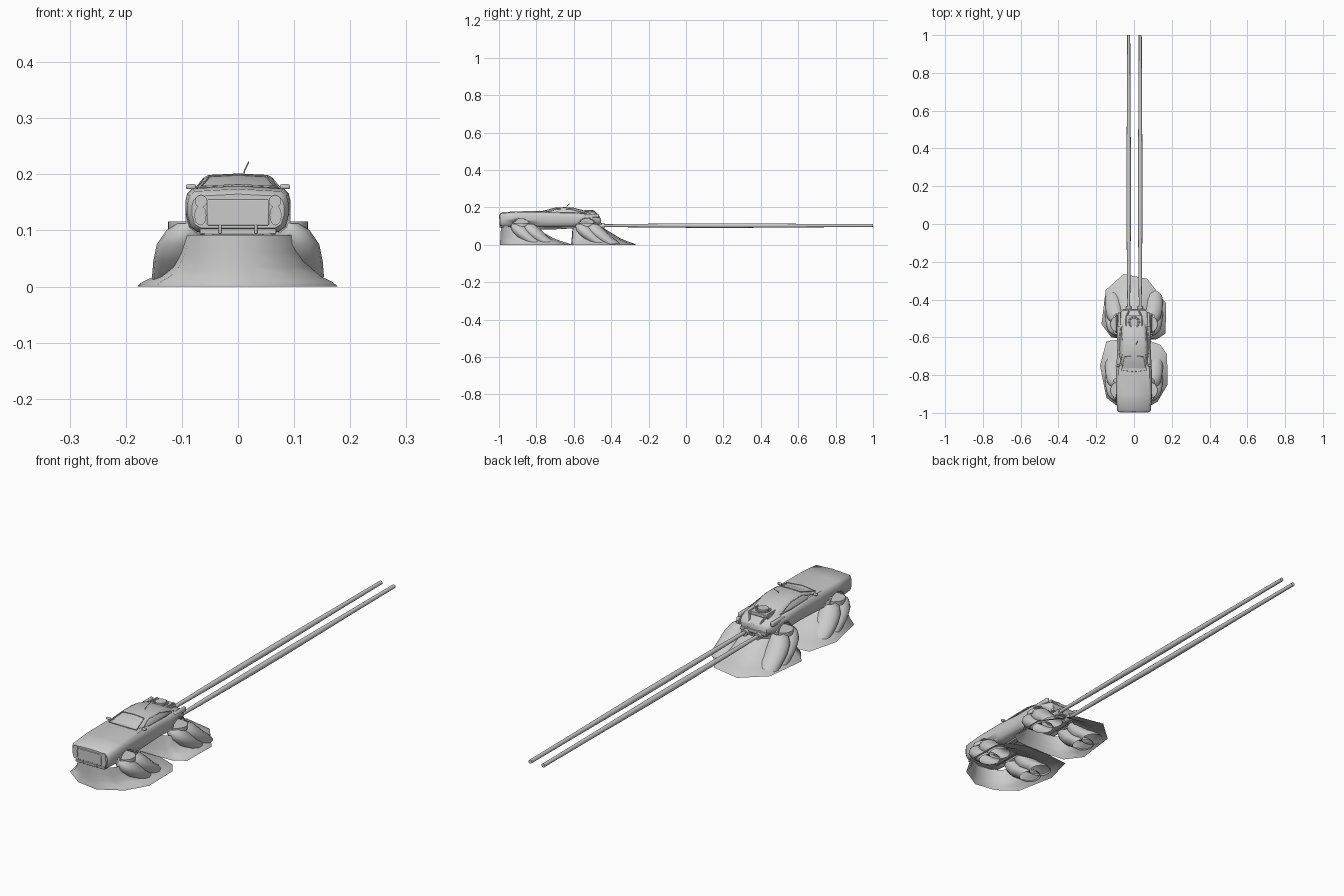
import bpy, bmesh, math
from mathutils import Vector

if "Cube" in bpy.data.objects:
    bpy.data.objects.remove(bpy.data.objects["Cube"])

grey = bpy.data.materials.new("plain_grey")
grey.diffuse_color = (0.6, 0.6, 0.6, 1)
grey.use_nodes = True
grey.node_tree.nodes["Principled BSDF"].inputs["Base Color"].default_value = grey.diffuse_color


def finish(ob, angle=40):
    ob.data.materials.clear()
    ob.data.materials.append(grey)
    bpy.ops.object.select_all(action='DESELECT')
    ob.select_set(True)
    bpy.context.view_layer.objects.active = ob
    bpy.ops.object.shade_smooth_by_angle(angle=math.radians(angle))
    return ob


def loft(name, rings, caps=True, angle=40):
    """Skin a list of closed rings of points."""
    bm = bmesh.new()
    vs = [[bm.verts.new(p) for p in r] for r in rings]
    n = len(vs[0])
    for a, b in zip(vs, vs[1:]):
        for i in range(n):
            j = (i + 1) % n
            bm.faces.new((a[i], a[j], b[j], b[i]))
    if caps:
        bm.faces.new(vs[0])
        bm.faces.new(vs[-1])
    bmesh.ops.recalc_face_normals(bm, faces=bm.faces)
    me = bpy.data.meshes.new(name)
    bm.to_mesh(me)
    bm.free()
    ob = bpy.data.objects.new(name, me)
    bpy.context.collection.objects.link(ob)
    return finish(ob, angle)


def hull(name, half, stations):
    """Loft a mirrored half section along y; stations are (y, half width, bottom, top)."""
    prof = half + [(-x, z) for x, z in half[-2:0:-1]]
    return loft(name, [[(x * w, y, b + z * (t - b)) for x, z in prof] for y, w, b, t in stations])


def tube(name, pts, r, cyclic=False):
    cu = bpy.data.curves.new(name, 'CURVE')
    cu.dimensions = '3D'
    cu.bevel_depth, cu.bevel_resolution, cu.use_fill_caps = r, 2, True
    sp = cu.splines.new('POLY')
    sp.points.add(len(pts) - 1)
    for p, c in zip(sp.points, pts):
        p.co = (*c, 1)
    sp.use_cyclic_u = cyclic
    ob = bpy.data.objects.new(name, cu)
    bpy.context.collection.objects.link(ob)
    bpy.ops.object.select_all(action='DESELECT')
    ob.select_set(True)
    bpy.context.view_layer.objects.active = ob
    bpy.ops.object.convert(target='MESH')
    return finish(bpy.context.object)


def box(name, c, s, bevel=0.002):
    bpy.ops.mesh.primitive_cube_add(size=1, location=c)
    ob = bpy.context.object
    ob.name = name
    ob.scale = s
    bpy.ops.object.transform_apply(location=False, rotation=False, scale=True)
    m = ob.modifiers.new("bevel", 'BEVEL')
    m.width, m.segments = bevel, 2
    return finish(ob)


def cyl(name, c, r, d, axis='Z', n=24):
    rot = {'X': (0, math.pi / 2, 0), 'Y': (math.pi / 2, 0, 0), 'Z': (0, 0, 0)}[axis]
    bpy.ops.mesh.primitive_cylinder_add(vertices=n, radius=r, depth=d, location=c, rotation=rot)
    ob = bpy.context.object
    ob.name = name
    return finish(ob)


# car body with rounded shoulders
body = hull("car_body",
            [(0, 0), (.8, 0), (.94, .12), (1, .4), (1, .68), (.96, .86), (.86, .97), (0, 1.03)],
            [(-.995, .082, .104, .163), (-.985, .09, .098, .172), (-.9, .094, .095, .177),
             (-.77, .094, .095, .178), (-.65, .088, .097, .173), (-.57, .091, .097, .171),
             (-.5, .085, .1, .163), (-.465, .07, .108, .15), (-.455, .06, .115, .14)])

# greenhouse
hull("cabin", [(0, 0), (1, 0), (.98, .45), (.8, .88), (.68, .98), (0, 1.03)],
     [(-.775, .07, .15, .175), (-.74, .076, .15, .187), (-.7, .077, .15, .197),
      (-.65, .077, .15, .2), (-.6, .075, .15, .197), (-.55, .068, .15, .184), (-.49, .055, .15, .16)])

# window trim and windscreen frame
tube("windscreen_frame", [(-.066, -.775, .178), (-.05, -.702, .197), (0, -.7, .199), (.05, -.702, .197),
                          (.066, -.775, .178), (0, -.782, .181)], .0016, True)
for s in (-1, 1):
    tube("side_window_frame", [(s * .076, -.75, .174), (s * .062, -.69, .191), (s * .062, -.62, .191),
                               (s * .07, -.53, .168), (s * .078, -.6, .172)], .0016, True)
    # wing mirrors
    box("mirror", (s * .084, -.75, .178), (.018, .012, .009), .003)
    tube("mirror_arm", [(s * .07, -.75, .172), (s * .084, -.75, .178)], .002)

# wheel arches, folded wheels and raised arch lips
for y in (-.88, -.53):
    for s in (-1, 1):
        cut = cyl("arch_cutter", (s * .09, y, .095), .046, .06, 'X')
        cut.hide_render = True
        cut.hide_viewport = True
        m = body.modifiers.new("arch", 'BOOLEAN')
        m.operation, m.object, m.solver = 'DIFFERENCE', cut, 'EXACT'
        arc = [math.pi * i / 12 for i in range(13)]
        tube("arch_lip", [(s * .091, y + .047 * math.cos(a), .097 + .047 * math.sin(a)) for a in arc], .003)
        cyl("folded_wheel", (s * .082, y, .107), .043, .018)
        cyl("wheel_hub", (s * .082, y, .097), .022, .008)
        tube("wheel_strut", [(s * .03, y, .115), (s * .082, y, .105)], .006)
    cyl("axle", (0, y, .108), .006, .1, 'X', 12)
    box("axle_housing", (0, y, .1), (.05, .03, .018))

# front end: grille, lamps, bumper
for s in (-1, 1):
    cyl("headlamp", (s * .066, -.993, .152), .011, .012, 'Y')
    lamp = cyl("lower_lamp", (s * .067, -.992, .127), .0105, .012, 'Y')
    lamp.scale.y = 1.7
    box("bumper_guard", (s * .032, -.992, .107), (.005, .012, .026))
    box("tail_fin", (s * .077, -.505, .155), (.014, .08, .02), .005)
box("grille_panel", (0, -.994, .132), (.11, .008, .046))
box("front_bumper", (0, -.985, .098), (.136, .02, .01))
box("hood_badge_strip", (0, -.99, .162), (.018, .008, .004), .001)

# rear deck machinery
box("deck_frame", (0, -.522, .17), (.092, .075, .014))
cyl("reactor", (0, -.52, .18), .022, .014)
tube("reactor_ring", [(.028 * math.cos(a * math.pi / 8), -.52 + .028 * math.sin(a * math.pi / 8), .18)
                      for a in range(16)], .003, True)
for s in (-1, 1):
    tube("deck_pipe", [(s * .04, -.555, .178), (s * .04, -.488, .176), (s * .028, -.465, .15),
                       (s * .029, -.455, .11)], .004)
box("rear_bumper", (0, -.46, .112), (.12, .018, .014))
tube("antenna", [(.01, -.64, .198), (.012, -.635, .208), (.019, -.62, .222)], .0012)

# underfloor
box("underfloor", (0, -.71, .095), (.09, .46, .012))
for s in (-1, 1):
    tube("floor_pipe", [(s * .03, -.93, .088), (s * .03, -.7, .088), (s * .03, -.46, .1)], .005)

# twin jet trails and nozzles
for x in (-.028, .033):
    cyl("nozzle", (x, -.455, .102), .014, .036, 'Y', 16)
    st = [(-.45, .007), (-.3, .009), (.05, .012), (.3, .012), (.7, .009), (1, .008)]
    loft("jet_trail", [[(x + r * math.cos(a * math.pi / 6), y, .103 + r * math.sin(a * math.pi / 6))
                        for a in range(12)] for y, r in st])


# exhaust clouds: open flared skirts that narrow up to the car
def skirt(name, outline, ay):
    steps = [(0, 1, 1), (.008, .95, .95), (.018, .83, .86), (.035, .72, .74), (.06, .65, .62), (.092, .58, .46)]
    loft(name, [[(x * fx, ay + (y - ay) * fy, z) for x, y in outline] for z, fx, fy in steps], False, 60)


skirt("front_cloud", [(-.18, -.75), (-.146, -.62), (-.05, -.61), (.06, -.61), (.14, -.64), (.175, -.69),
                      (.178, -.85), (.125, -.94), (.03, -.995), (-.066, -.98), (-.146, -.92)], -.985)
skirt("rear_cloud", [(-.055, -.265), (-.15, -.35), (-.172, -.53), (-.12, -.6), (0, -.615), (.12, -.61),
                     (.167, -.58), (.17, -.42), (.07, -.29)], -.6)

# billowing plumes swept back beneath each wheel
for y in (-.905, -.84, -.56, -.5):
    for s in (-1, 1):
        st = [(.088, 0, .112, .022), (.094, .006, .1, .034), (.102, .022, .075, .043),
              (.105, .05, .045, .046), (.108, .085, .02, .045), (.11, .1, .005, .042)]
        loft("plume", [[(s * (x + r * math.cos(a * math.pi / 8)), y + dy + 1.1 * r * math.sin(a * math.pi / 8), z)
                        for a in range(16)] for x, dy, z, r in st], False, 60)
